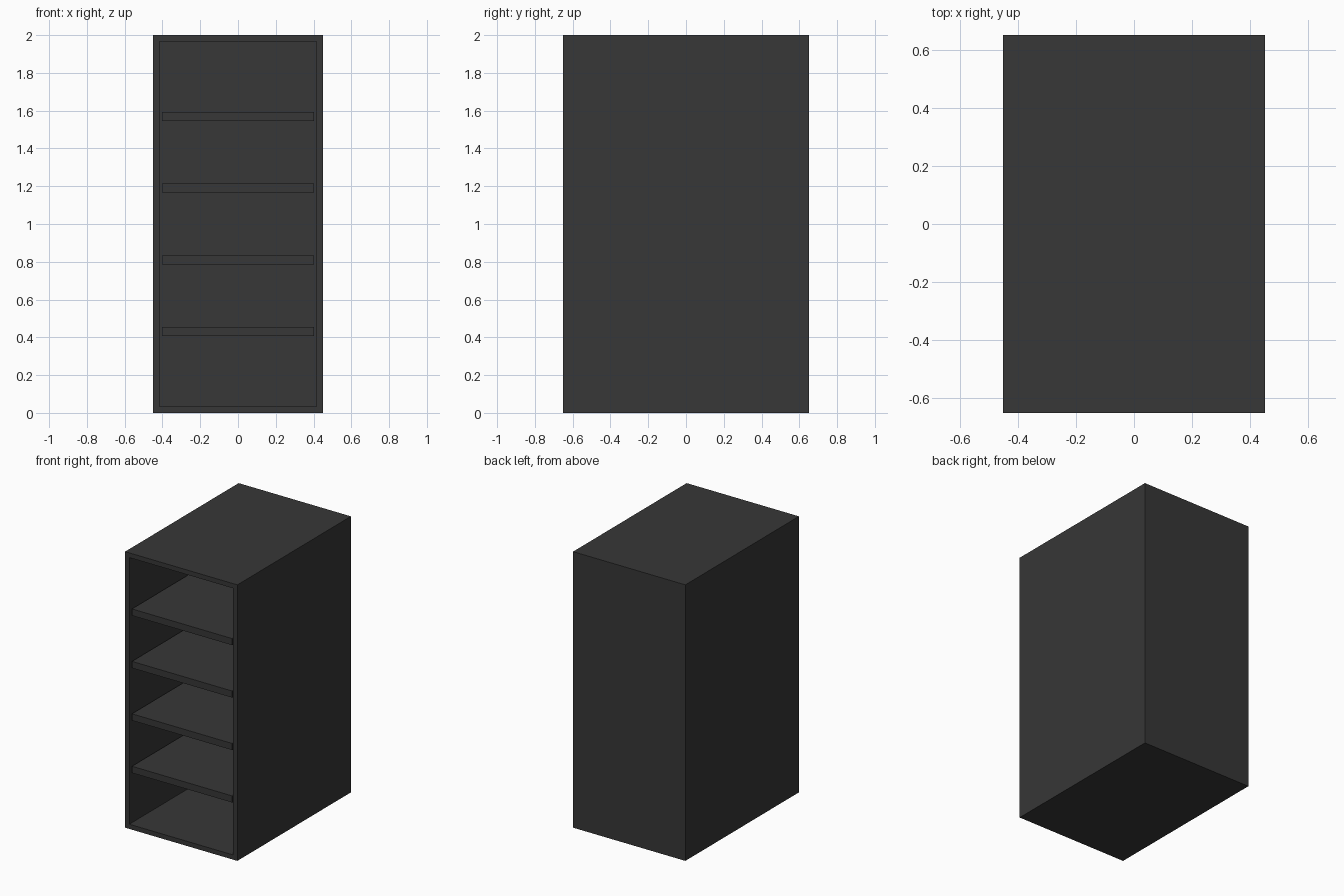
import bpy, bmesh
from mathutils import Vector

if "Cube" in bpy.data.objects:
    bpy.data.objects.remove(bpy.data.objects["Cube"])

W, D, H = 0.90, 1.30, 2.00   # outer size
T = 0.048                    # board thickness
RECESS = 0.01                # shelf setback from the front

mat = bpy.data.materials.new("dark_charcoal")
mat.diffuse_color = (0.038, 0.038, 0.038, 1)
mat.use_nodes = True
mat.node_tree.nodes["Principled BSDF"].inputs["Base Color"].default_value = mat.diffuse_color


def box(bm, size, centre):
    verts = bmesh.ops.create_cube(bm, size=1)["verts"]
    bmesh.ops.scale(bm, vec=Vector(size), verts=verts)
    bmesh.ops.translate(bm, vec=Vector(centre), verts=verts)


def finish(bm, name):
    bmesh.ops.recalc_face_normals(bm, faces=bm.faces)
    mesh = bpy.data.meshes.new(name)
    bm.to_mesh(mesh)
    bm.free()
    mesh.materials.append(mat)
    obj = bpy.data.objects.new(name, mesh)
    bpy.context.collection.objects.link(obj)


# Cabinet shell: box with its front inset and pushed in to the back panel
bm = bmesh.new()
box(bm, (W, D, H), (0, 0, H / 2))
bm.normal_update()
front = min(bm.faces, key=lambda f: f.calc_center_median().y)
bmesh.ops.inset_region(bm, faces=[front], thickness=T)
pushed = bmesh.ops.extrude_discrete_faces(bm, faces=[front])["faces"][0]
bmesh.ops.translate(bm, vec=Vector((0, D - T, 0)), verts=pushed.verts)
finish(bm, "cabinet_shell")

# Four evenly spaced shelves
depth = D - T - RECESS
for i in range(4):
    bm = bmesh.new()
    box(bm, (W - 2 * T, depth, T),
        (0, -D / 2 + RECESS + depth / 2, 0.43 + 0.38 * i))
    finish(bm, f"shelf_{i + 1}")
